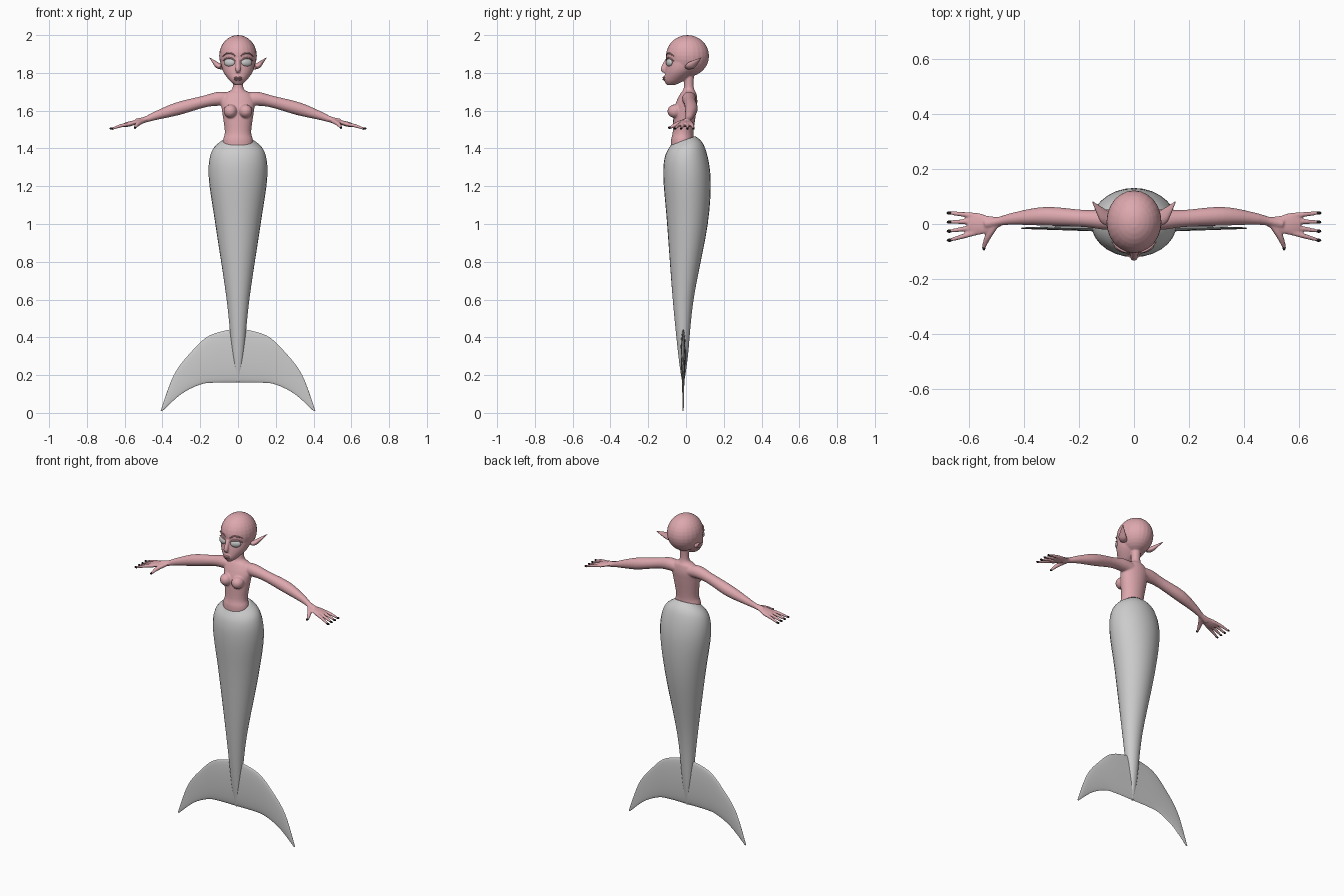
import bpy, bmesh, math
from mathutils import Vector, Matrix

if "Cube" in bpy.data.objects:
    bpy.data.objects.remove(bpy.data.objects["Cube"])


def material(name, red, green, blue):
    colour = (red, green, blue, 1)
    made = bpy.data.materials.new(name)
    made.use_nodes = True
    made.diffuse_color = colour
    made.node_tree.nodes["Principled BSDF"].inputs["Base Color"].default_value = colour
    return made


SKIN = material("rose skin", 0.72, 0.39, 0.42)
GREY = material("pale grey", 0.6, 0.6, 0.6)
LIP = material("dusky lips", 0.5, 0.26, 0.28)
BLACK = material("black nails", 0.01, 0.01, 0.01)
SIDES = {"left": 1, "right": -1}


def smooth_rows(rows, steps=5):
    """Catmull-Rom curve through rows of numbers."""
    rows = [Vector(row) for row in rows]
    padded = [rows[0], *rows, rows[-1]]
    result = []
    for before, start, end, after in zip(padded, padded[1:], padded[2:], padded[3:]):
        leave, arrive = (end - before) / 2, (after - start) / 2
        for step in range(steps):
            t = step / steps
            blend = t * t * (3 - 2 * t)
            result.append(start.lerp(end, blend) + leave * t * (1 - t) ** 2 - arrive * t * t * (1 - t))
    return result + [rows[-1]]


def oval(centre, across, deep, count=28):
    angles = [math.tau * k / count for k in range(count)]
    return [centre + across * math.cos(a) + deep * math.sin(a) for a in angles]


def loft(bm, rings):
    """Skin a row of rings and close both ends."""
    loops = [[bm.verts.new(point) for point in ring] for ring in rings]
    for low, high in zip(loops, loops[1:]):
        for i in range(len(low)):
            bm.faces.new((low[i - 1], low[i], high[i], high[i - 1]))
    bm.faces.new(loops[0])
    bm.faces.new(loops[-1])


def upright(bm, rows):
    """Level ovals; rows are height, half width, front y, back y."""
    rings = []
    for height, width, front, back in smooth_rows(rows):
        centre = Vector((0, (front + back) / 2, height))
        rings.append(oval(centre, Vector((width, 0, 0)), Vector((0, (back - front) / 2, 0))))
    loft(bm, rings)


def limb(bm, rows, side, flat=1.0):
    """Ovals along a path; rows are x, y, z, radius, and flat thins them."""
    rows = smooth_rows(rows)
    points = [Vector((side * row[0], row[1], row[2])) for row in rows]
    rings = []
    for i, (point, row) in enumerate(zip(points, rows)):
        along = (points[min(i + 1, len(points) - 1)] - points[max(i - 1, 0)]).normalized()
        deep = (Vector((0, 1, 0)) - along * along.y).normalized()
        rings.append(oval(point, along.cross(deep) * row[3] * flat, deep * row[3]))
    loft(bm, rings)


def ball(bm, centre, size, turn=0.0):
    place = Matrix.Translation(centre) @ Matrix.Rotation(turn, 4, "Z") @ Matrix.Diagonal((*size, 1))
    bmesh.ops.create_uvsphere(bm, u_segments=24, v_segments=16, radius=1, matrix=place)


def finish(name, bm, mat):
    bmesh.ops.recalc_face_normals(bm, faces=bm.faces)
    mesh = bpy.data.meshes.new(name)
    bm.to_mesh(mesh)
    bm.free()
    mesh.materials.append(mat)
    part = bpy.data.objects.new(name, mesh)
    bpy.context.collection.objects.link(part)
    for other in bpy.context.selected_objects:
        other.select_set(False)
    part.select_set(True)
    bpy.context.view_layer.objects.active = part
    bpy.ops.object.shade_smooth_by_angle(angle=math.radians(60))
    return part


# Tail, with a waistband that dips at the front
bm = bmesh.new()
upright(bm, [(0.16, 0.005, -0.02, -0.01), (0.3, 0.03, -0.04, 0.01), (0.6, 0.06, -0.07, 0.04),
             (1, 0.12, -0.1, 0.115), (1.25, 0.155, -0.12, 0.13), (1.38, 0.14, -0.11, 0.1),
             (1.44, 0.08, -0.08, 0.05)])
for vert in bm.verts:
    fade = max(0, min(1, (vert.co.z - 1.3) / 0.14))
    vert.co.z += 0.36 * fade * (vert.co.y + 0.02)
finish("tail", bm, GREY)

# Flukes, swept from the tail to a thin tip between an upper and a lower edge
UPPER = [(0, 0.45), (0.15, 0.41), (0.25, 0.32), (0.34, 0.2), (0.41, 0.01)]
LOWER = [(0, 0.16), (0.12, 0.16), (0.2, 0.15), (0.3, 0.1), (0.4, 0.01)]
for word, side in SIDES.items():
    bm = bmesh.new()
    edges = list(zip(smooth_rows(UPPER), smooth_rows(LOWER)))
    rings = []
    for i, (upper, lower) in enumerate(edges):
        middle, half = (upper + lower) / 2, (upper - lower) / 2
        thick = 0.015 - 0.013 * i / len(edges)
        rings.append(oval(Vector((side * middle.x, -0.015, middle.y)),
                          Vector((side * half.x, 0, half.y)), Vector((0, thick, 0))))
    loft(bm, rings)
    finish(word + "_fluke", bm, GREY)

# Body: torso, neck, skull and face
bm = bmesh.new()
upright(bm, [(1.36, 0.08, -0.08, 0.04), (1.44, 0.08, -0.08, 0.04), (1.49, 0.07, -0.07, 0.04),
             (1.6, 0.085, -0.065, 0.055), (1.65, 0.09, -0.05, 0.06), (1.69, 0.07, -0.03, 0.055),
             (1.71, 0.035, -0.015, 0.045), (1.74, 0.027, -0.01, 0.04), (1.82, 0.03, -0.01, 0.045)])
ball(bm, (0, 0.008, 1.89), (0.1, 0.114, 0.11))
upright(bm, [(1.735, 0.015, -0.1, -0.06), (1.76, 0.045, -0.114, -0.01), (1.81, 0.08, -0.11, 0.05),
             (1.87, 0.09, -0.1, 0.08), (1.93, 0.08, -0.09, 0.07)])
# Nose and mouth
limb(bm, [(0, -0.1, 1.87, 0.01), (0, -0.12, 1.82, 0.014), (0, -0.11, 1.81, 0.01)], 1)
ball(bm, (0, -0.108, 1.77), (0.024, 0.012, 0.016))
# Bust, arms and hands
TIP = 0.67
fingertips = [0.04 - 0.033 * k for k in range(4)]
for side in SIDES.values():
    ball(bm, (side * 0.04, -0.058, 1.597), (0.036, 0.04, 0.036))
    limb(bm, [(0.04, 0.02, 1.66, 0.034), (0.1, 0.016, 1.663, 0.037), (0.18, 0.02, 1.648, 0.031),
              (0.32, 0.028, 1.61, 0.034), (0.43, 0.02, 1.575, 0.023), (0.49, 0.01, 1.553, 0.016),
              (0.54, 0, 1.54, 0.018)], side)
    limb(bm, [(0.48, 0.01, 1.555, 0.015), (0.53, 0, 1.542, 0.031), (0.57, 0, 1.531, 0.041),
              (0.6, 0, 1.523, 0.037)], side, flat=0.32)
    for k, tip in enumerate(fingertips):
        root = 0.03 - 0.02 * k
        limb(bm, [(0.57, root, 1.53, 0.01), (0.62, (root + tip) / 2, 1.52, 0.009),
                  (TIP, tip, 1.503, 0.006)], side)
    limb(bm, [(0.5, 0, 1.547, 0.012), (0.53, -0.045, 1.53, 0.012), (0.547, -0.09, 1.507, 0.006)], side)
body = finish("body", bm, SKIN)
fuse = body.modifiers.new("fuse", "REMESH")
fuse.mode = "VOXEL"
fuse.voxel_size = 0.0045
fuse.use_smooth_shade = True
soften = body.modifiers.new("soften", "SMOOTH")
soften.iterations = 4

for word, side in SIDES.items():
    # Pointed ear
    bm = bmesh.new()
    limb(bm, [(0.085, 0.01, 1.83, 0.02), (0.105, 0.025, 1.838, 0.025), (0.122, 0.045, 1.853, 0.018),
              (0.15, 0.08, 1.88, 0.002)], side, flat=0.6)
    finish(word + "_ear", bm, SKIN)
    # Eye
    bm = bmesh.new()
    ball(bm, (side * 0.045, -0.089, 1.855), (0.031, 0.013, 0.021), side * 0.42)
    finish(word + "_eye", bm, GREY)
    # Eyelid and brow
    for part, height, mat in (("eyelid", 1.863, SKIN), ("brow", 1.889, LIP)):
        bm = bmesh.new()
        arch = height + 0.014
        limb(bm, [(0.015, -0.104, height, 0.002), (0.035, -0.1, arch, 0.004),
                  (0.06, -0.086, arch, 0.004), (0.08, -0.065, height, 0.002)], side)
        finish(word + "_" + part, bm, mat)
    # Nails
    bm = bmesh.new()
    for tip in fingertips:
        ball(bm, (side * TIP, tip, 1.505), (0.01, 0.006, 0.006))
    ball(bm, (side * 0.545, -0.086, 1.51), (0.006, 0.01, 0.006))
    finish(word + "_nails", bm, BLACK)

# Lips
bm = bmesh.new()
for height in (1.766, 1.775):
    ball(bm, (0, -0.115, height), (0.022, 0.009, 0.006))
finish("lips", bm, LIP)
